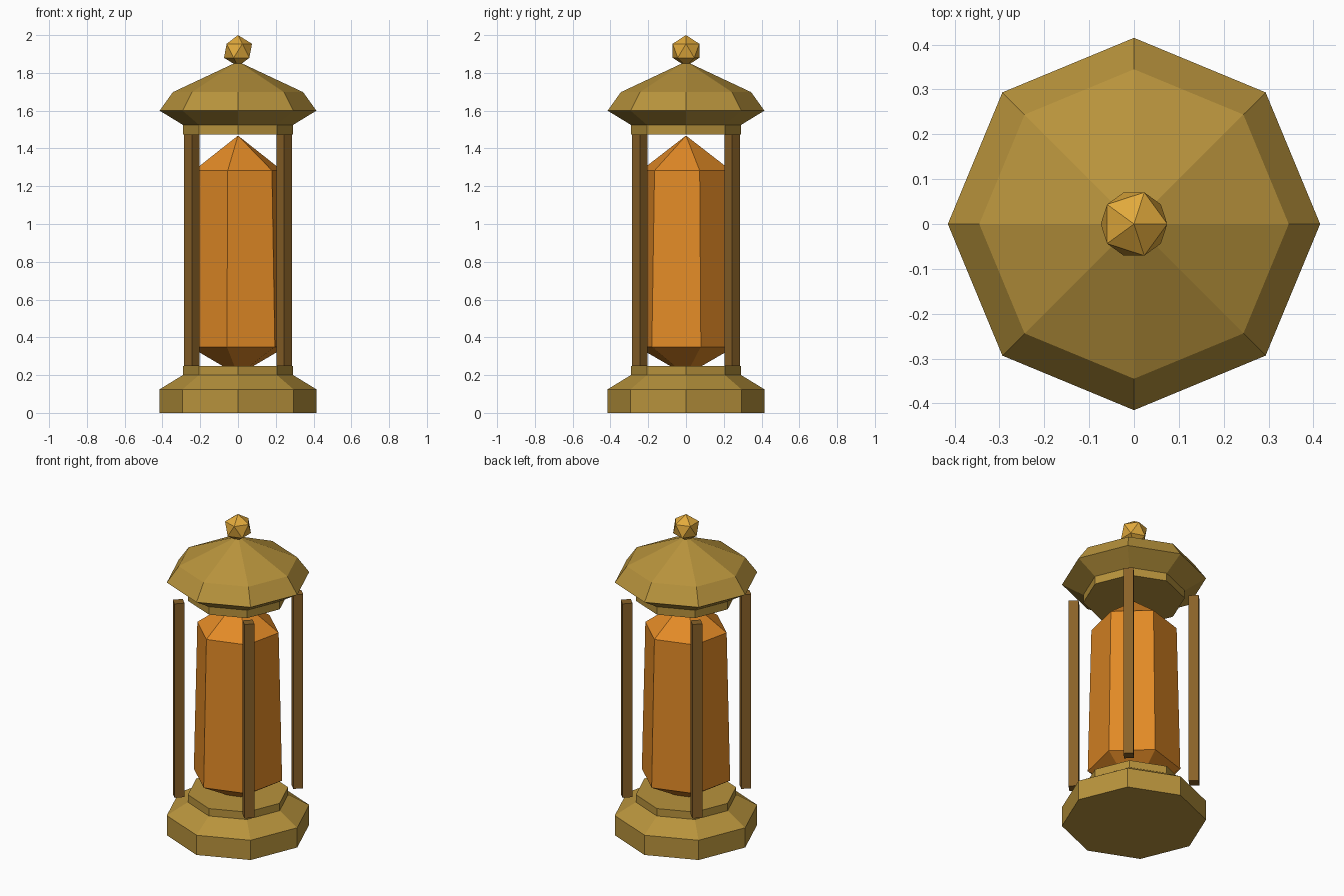
import bpy, bmesh, math

if "Cube" in bpy.data.objects:
    bpy.data.objects.remove(bpy.data.objects["Cube"])


def to_linear(c):
    c /= 255
    return c / 12.92 if c <= 0.04045 else ((c + 0.055) / 1.055) ** 2.4


def material(name, r, g, b):
    m = bpy.data.materials.new(name)
    m.diffuse_color = (to_linear(r), to_linear(g), to_linear(b), 1)
    m.use_nodes = True
    m.node_tree.nodes["Principled BSDF"].inputs["Base Color"].default_value = m.diffuse_color
    return m


brass = material("brass", 184, 147, 60)
gold = material("bright gold", 226, 170, 60)
amber = material("amber crystal", 226, 138, 38)
bronze = material("dark bronze", 138, 98, 40)


def add_object(name, bm, mat):
    bmesh.ops.recalc_face_normals(bm, faces=bm.faces)
    mesh = bpy.data.meshes.new(name)
    bm.to_mesh(mesh)
    bm.free()
    mesh.materials.append(mat)
    obj = bpy.data.objects.new(name, mesh)
    bpy.context.collection.objects.link(obj)
    return obj


def lathe(name, profile, sides, mat, turn=0.0):
    """Turn a (radius, z) profile into a faceted solid; radius 0 makes a point."""
    bm = bmesh.new()
    rings = []
    for r, z in profile:
        if r == 0:
            rings.append([bm.verts.new((0, 0, z))] * sides)
        else:
            angles = [turn + math.tau * i / sides for i in range(sides)]
            rings.append([bm.verts.new((r * math.cos(a), r * math.sin(a), z)) for a in angles])
    for low, high in zip(rings, rings[1:]):
        for i in range(sides):
            j = (i + 1) % sides
            corners = dict.fromkeys((low[i], low[j], high[j], high[i]))
            bm.faces.new(list(corners))
    # Flat caps on open ends
    for ring, (r, z) in ((rings[0], profile[0]), (rings[-1], profile[-1])):
        if r > 0:
            bm.faces.new(ring)
    return add_object(name, bm, mat)


# Stepped octagonal base with its collar
lathe("base", [(0.415, 0), (0.415, 0.125), (0.292, 0.2), (0.292, 0.247)], 8, brass)

# Octagonal roof with the collar beneath it
lathe("roof", [(0.292, 1.475), (0.292, 1.525), (0.415, 1.6), (0.345, 1.698), (0, 1.86)], 8, brass)

# Six-sided crystal, slightly narrower at the top
lathe("crystal", [(0, 0.2), (0.266, 0.35), (0.245, 1.283), (0, 1.468)], 6, amber, turn=0.3)

# Four square posts on the diagonals, each facing outwards
for k in range(4):
    angle = math.pi / 4 + k * math.pi / 2
    post = lathe("post", [(0.041, 0.247), (0.041, 1.475)], 4, bronze)
    post.location = (0.346 * math.cos(angle), 0.346 * math.sin(angle), 0)

# Faceted ball finial
bm = bmesh.new()
bmesh.ops.create_icosphere(bm, subdivisions=1, radius=0.083)
finial = add_object("finial", bm, gold)
finial.location.z = 1.917
